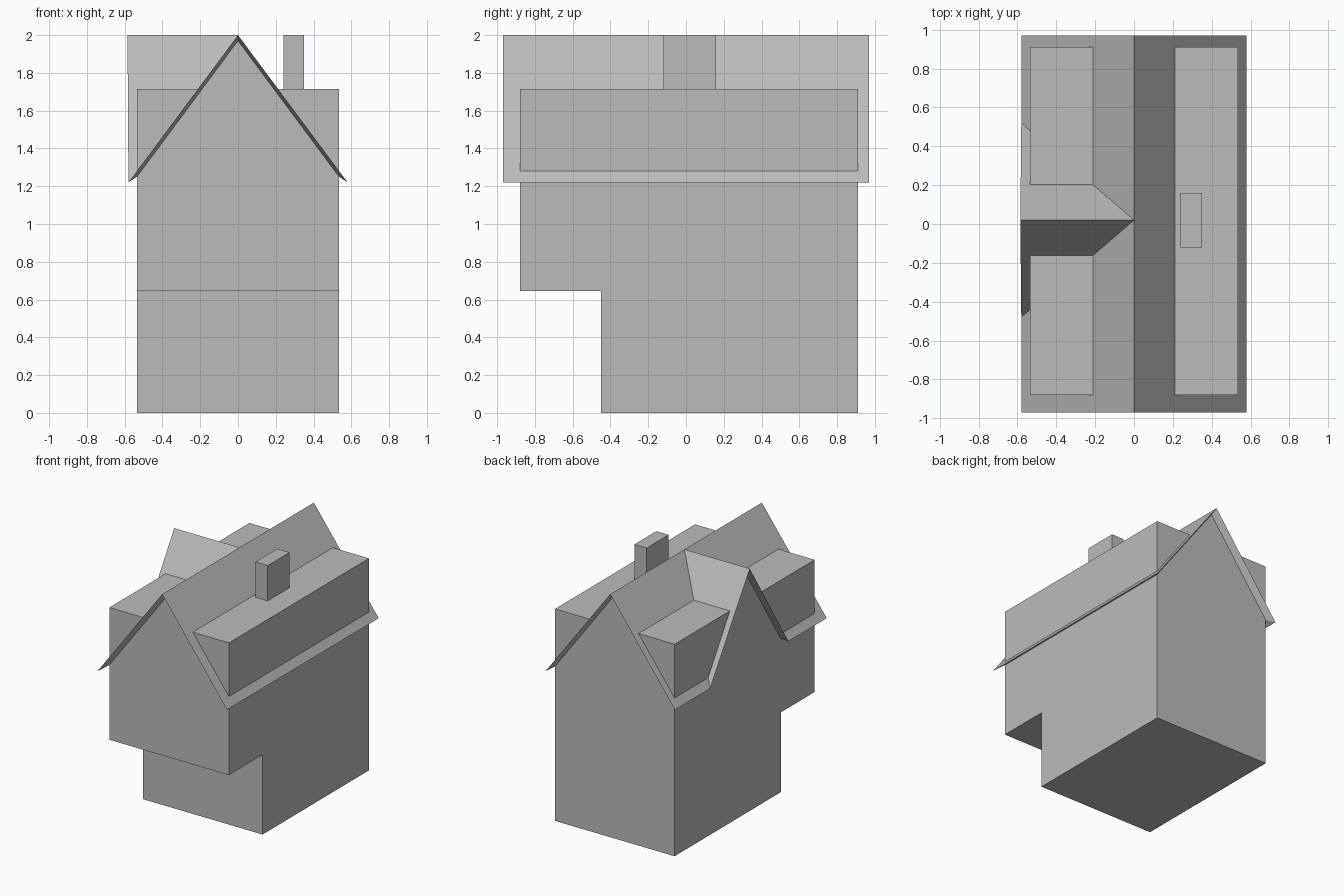
import bpy
import bmesh

cube = bpy.data.objects.get("Cube")
if cube:
    bpy.data.objects.remove(cube, do_unlink=True)

# Single plain colour
grey = bpy.data.materials.new("plain_grey")
grey.use_nodes = True
COLOUR = (0.5, 0.5, 0.5, 1)
grey.diffuse_color = COLOUR
grey.node_tree.nodes["Principled BSDF"].inputs["Base Color"].default_value = COLOUR

# Main dimensions
WALL_X, FRONT, BACK = 0.535, -0.88, 0.91      # wall planes
EAVE_X, EAVE_Z, END_Y = 0.58, 1.22, 0.97      # roof outline
RIDGE, WALL_TOP, GABLE_TOP = 2.0, 1.25, 1.97
CROSS_Y, CROSS_TIP = 0.02, -0.585             # cross gable ridge
DORMER_TOP = 1.715
MAIN_SLOPE = (RIDGE - EAVE_Z) / EAVE_X
CROSS_SLOPE = (RIDGE - EAVE_Z) / 0.5


def finish(name, bm):
    bmesh.ops.recalc_face_normals(bm, faces=bm.faces)
    mesh = bpy.data.meshes.new(name)
    bm.to_mesh(mesh)
    bm.free()
    mesh.materials.append(grey)
    obj = bpy.data.objects.new(name, mesh)
    bpy.context.collection.objects.link(obj)
    return obj


def bridge(bm, ring_a, ring_b):
    """Join two closed rings of vertices with quads."""
    for i in range(len(ring_a)):
        j = (i + 1) % len(ring_a)
        bm.faces.new((ring_a[i], ring_a[j], ring_b[j], ring_b[i]))


def prism(name, start, end):
    """Solid between two matching outlines."""
    bm = bmesh.new()
    a = [bm.verts.new(p) for p in start]
    b = [bm.verts.new(p) for p in end]
    bridge(bm, a, b)
    bm.faces.new(a)
    bm.faces.new(b)
    return finish(name, bm)


def along_x(name, profile, x0, x1):
    return prism(name, [(x0, y, z) for y, z in profile], [(x1, y, z) for y, z in profile])


def along_y(name, profile, y0, y1):
    return prism(name, [(x, y0, z) for x, z in profile], [(x, y1, z) for x, z in profile])


# Walls, with the upper storey overhanging the front
along_x("walls", [(-0.45, 0), (BACK, 0), (BACK, WALL_TOP), (FRONT, WALL_TOP),
                  (FRONT, 0.645), (-0.45, 0.645)], -WALL_X, WALL_X)

# Gable walls under the main roof and the cross roof
along_y("main_gable", [(-WALL_X, WALL_TOP), (WALL_X, WALL_TOP), (0, GABLE_TOP)], FRONT, BACK)
half = (GABLE_TOP - WALL_TOP) / CROSS_SLOPE
along_x("cross_gable", [(CROSS_Y - half, WALL_TOP), (CROSS_Y + half, WALL_TOP),
                        (CROSS_Y, GABLE_TOP)], -WALL_X, 0)

# Roof: top planes plus a tapered underside running back to the walls
bm = bmesh.new()
span = (RIDGE - EAVE_Z) / CROSS_SLOPE
outer = [bm.verts.new(p) for p in (
    (0, -END_Y, RIDGE), (EAVE_X, -END_Y, EAVE_Z), (EAVE_X, END_Y, EAVE_Z),
    (0, END_Y, RIDGE), (-EAVE_X, END_Y, EAVE_Z),
    (-EAVE_X, CROSS_Y + span, EAVE_Z), (CROSS_TIP, CROSS_Y, RIDGE),
    (-EAVE_X, CROSS_Y - span, EAVE_Z), (-EAVE_X, -END_Y, EAVE_Z))]
inner = [bm.verts.new(p) for p in (
    (0, FRONT, GABLE_TOP), (WALL_X, FRONT, WALL_TOP), (WALL_X, BACK, WALL_TOP),
    (0, BACK, GABLE_TOP), (-WALL_X, BACK, WALL_TOP),
    (-WALL_X, CROSS_Y + half, WALL_TOP), (-WALL_X, CROSS_Y, GABLE_TOP),
    (-WALL_X, CROSS_Y - half, WALL_TOP), (-WALL_X, FRONT, WALL_TOP))]
bridge(bm, outer, inner)
peak = bm.verts.new((0, CROSS_Y, RIDGE))
front_tip, right_f, right_b, back_tip, left_b, valley_b, cross_tip, valley_f, left_f = outer
for face in ((front_tip, right_f, right_b, back_tip, peak),
             (back_tip, left_b, valley_b, peak), (valley_b, cross_tip, peak),
             (cross_tip, valley_f, peak), (valley_f, left_f, front_tip, peak)):
    bm.faces.new(face)
finish("roof", bm)

# Flat-topped dormers resting on the roof slopes
dormer = [((RIDGE - DORMER_TOP) / MAIN_SLOPE, DORMER_TOP), (WALL_X, DORMER_TOP),
          (WALL_X, RIDGE - WALL_X * MAIN_SLOPE)]
along_y("right_facing_dormer", dormer, FRONT, BACK)
for name, wall_y, side in (("front_side_dormer", FRONT, -1), ("back_side_dormer", BACK, 1)):
    prism(name, [(-x, wall_y, z) for x, z in dormer],
          [(-x, CROSS_Y + side * (RIDGE - z) / CROSS_SLOPE, z) for x, z in dormer])

# Chimney
along_y("chimney", [(0.24, 1.7), (0.35, 1.7), (0.35, RIDGE), (0.24, RIDGE)], -0.12, 0.16)
